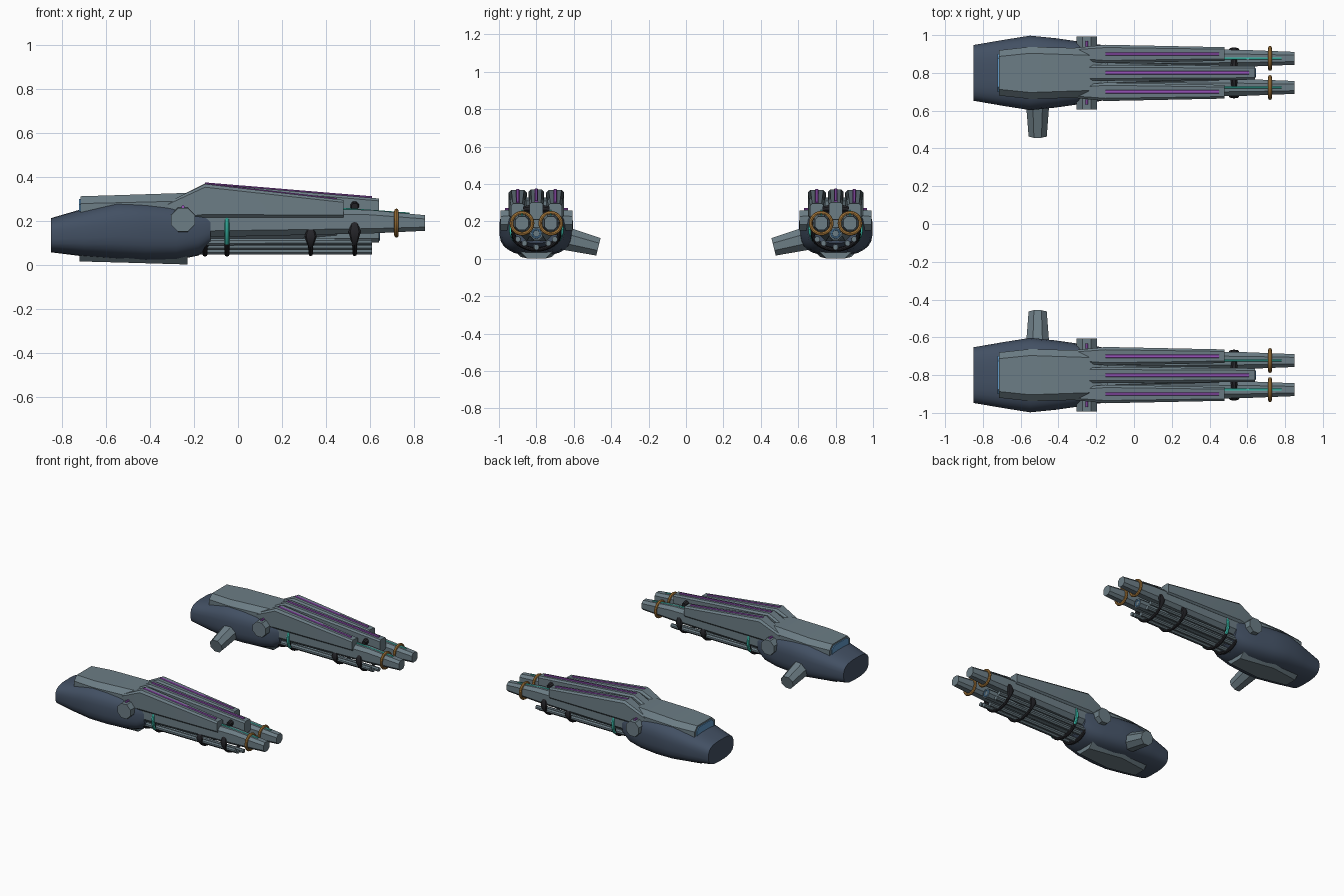
import bpy, bmesh
from math import cos, sin, pi, radians, copysign
from mathutils import Vector

if "Cube" in bpy.data.objects:
    bpy.data.objects.remove(bpy.data.objects["Cube"])

MID = 0.8  # sideways distance of each gun from the centre


def material(name, r, g, b):
    m = bpy.data.materials.new(name)
    m.use_nodes = True
    m.diffuse_color = (r, g, b, 1)
    m.node_tree.nodes["Principled BSDF"].inputs["Base Color"].default_value = (r, g, b, 1)
    return m


grey = material("steel grey", 0.15, 0.205, 0.235)
navy = material("dark slate blue", 0.055, 0.08, 0.125)
black = material("black rubber", 0.018, 0.018, 0.022)
purple = material("purple glow", 0.32, 0.09, 0.5)
teal = material("teal glow", 0.05, 0.6, 0.48)
gold = material("brass", 0.45, 0.22, 0.05)
blue = material("light blue glow", 0.12, 0.32, 0.58)
parts = []


def skin(name, rows, mat, closed=False):
    """Join rows of points into a surface and mirror it to the second gun."""
    bm = bmesh.new()
    loops = [[bm.verts.new(p) for p in row] for row in rows]
    n = len(rows[0])
    pairs = list(zip(loops, loops[1:]))
    if closed:
        pairs.append((loops[-1], loops[0]))
    else:
        bm.faces.new(loops[0])
        bm.faces.new(loops[-1])
    for a, b in pairs:
        for i in range(n):
            j = (i + 1) % n
            bm.faces.new((a[i], a[j], b[j], b[i]))
    bmesh.ops.recalc_face_normals(bm, faces=bm.faces)
    me = bpy.data.meshes.new(name)
    bm.to_mesh(me)
    bm.free()
    me.materials.append(mat)
    ob = bpy.data.objects.new(name, me)
    bpy.context.collection.objects.link(ob)
    mirror = ob.modifiers.new("second gun", "MIRROR")
    mirror.use_axis = (False, True, False)
    mirror.use_mirror_merge = False
    parts.append(ob)


def box_loft(name, off, stations, mat, cut=0.3):
    """Chamfered box along x; stations are x, half width, bottom, top."""
    rows = []
    for x, w, lo, hi in stations:
        h, mid = (hi - lo) / 2, (hi + lo) / 2
        c = cut * min(w, h)
        corner = [(w, h - c), (w - c, h), (c - w, h), (-w, h - c)]
        section = corner + [(-y, -z) for y, z in corner]
        rows.append([(x, MID + off + y, mid + z) for y, z in section])
    skin(name, rows, mat)


def round_loft(name, stations, mat, power, n=28):
    """Rounded square body along x."""
    rows = []
    for x, w, lo, hi in stations:
        row = []
        for i in range(n):
            a = 2 * pi * (i + 0.5) / n
            y = copysign(abs(cos(a)) ** (2 / power), cos(a)) * w
            z = copysign(abs(sin(a)) ** (2 / power), sin(a)) * (hi - lo) / 2
            row.append((x, MID + y, (hi + lo) / 2 + z))
        rows.append(row)
    skin(name, rows, mat)


def rod(name, p, q, r0, r1, mat, n=8):
    p, q = Vector(p), Vector(q)
    turn = (q - p).to_track_quat("Z", "Y")
    rows = []
    for end, r in ((p, r0), (q, r1)):
        rows.append([end + turn @ Vector((r * cos(2 * pi * (i + 0.5) / n),
                                          r * sin(2 * pi * (i + 0.5) / n), 0)) for i in range(n)])
    skin(name, rows, mat)


def ring(name, x, off, z, ry, rz, thick, mat, start=0, end=360, swell=0.0, steps=32):
    """Hoop or arc around the x axis, optionally thicker at its sides."""
    closed = end - start == 360
    rows = []
    for i in range(steps if closed else steps + 1):
        a = radians(start + (end - start) * i / steps)
        wide = thick + swell * max(0, 1 - abs(sin(a)) * 1.6)
        row = []
        for k in range(8):
            b = pi * k / 4
            row.append((x + wide * sin(b), MID + off + (ry + thick * cos(b)) * cos(a),
                        z + (rz + thick * cos(b)) * sin(a)))
        rows.append(row)
    skin(name, rows, mat, closed)


# Rear hull with top and belly armour
round_loft("hull", [(-0.85, 0.148, 0.057, 0.213), (-0.7, 0.174, 0.038, 0.257),
                    (-0.55, 0.198, 0.025, 0.295), (-0.42, 0.185, 0.018, 0.292),
                    (-0.28, 0.165, 0.022, 0.28), (-0.18, 0.15, 0.042, 0.268),
                    (-0.125, 0.135, 0.085, 0.255)], navy, 3)
box_loft("top_armour", 0, [(-0.715, 0.12, 0.18, 0.312), (-0.55, 0.138, 0.18, 0.317),
                           (-0.24, 0.13, 0.18, 0.327), (-0.14, 0.1, 0.18, 0.31)], grey, 0.5)
box_loft("rear_light", 0, [(-0.722, 0.1, 0.2, 0.3), (-0.7, 0.1, 0.2, 0.3)], blue, 0.5)
box_loft("belly_armour", 0, [(-0.72, 0.09, 0.016, 0.12), (-0.5, 0.13, 0.01, 0.12),
                             (-0.23, 0.1, 0.002, 0.12)], grey, 0.85)

# Mounting stub on the inner side
rod("mount_stub", (-0.51, 0.66, 0.112), (-0.51, 0.468, 0.064), 0.068, 0.052, grey)

# Middle upper housing and its light strip
box_loft("middle_housing", 0, [(-0.3, 0.04, 0.2, 0.295), (-0.15, 0.042, 0.2, 0.37),
                               (0.64, 0.036, 0.21, 0.302)], grey)
box_loft("middle_strip", 0, [(-0.15, 0.009, 0.35, 0.375), (0.61, 0.009, 0.29, 0.312)], purple)

for side, s in (("outer", 1), ("inner", -1)):
    # Side housings with light strips
    box_loft(side + "_housing", s * 0.1, [(-0.34, 0.03, 0.2, 0.274), (-0.15, 0.049, 0.215, 0.368),
                                          (0.48, 0.036, 0.215, 0.295)], grey)
    box_loft(side + "_strip", s * 0.1, [(-0.15, 0.009, 0.35, 0.372), (0.45, 0.009, 0.285, 0.304)],
             purple)
    # Long lower barrels with brass hoops and a light line
    box_loft(side + "_barrel", s * 0.077, [(-0.2, 0.058, 0.125, 0.265), (0.6, 0.044, 0.143, 0.25),
                                           (0.85, 0.034, 0.155, 0.226)], grey, 0.5)
    box_loft(side + "_barrel_line", s * 0.077, [(0.45, 0.005, 0.24, 0.262),
                                                (0.78, 0.005, 0.22, 0.238)], teal)
    ring(side + "_barrel_hoop", 0.72, s * 0.077, 0.19, 0.056, 0.056, 0.01, gold)
    # Round side knobs
    rod(side + "_knob", (-0.25, MID + s * 0.1, 0.205), (-0.25, MID + s * 0.193, 0.205),
        0.062, 0.058, grey)
    rod(side + "_knob_light", (-0.25, MID + s * 0.14, 0.264), (-0.25, MID + s * 0.168, 0.264),
        0.008, 0.008, purple)
    # Glowing part of the front collar
    mid_angle = 0 if s == 1 else 180
    ring(side + "_collar_light", -0.05, 0, 0.16, 0.136, 0.118, 0.011, teal,
         mid_angle - 32, mid_angle + 32, steps=10)

# Core and the bundle of slim rods beneath
box_loft("core", 0, [(-0.2, 0.1, 0.09, 0.27), (0.45, 0.06, 0.13, 0.25)], grey, 0.5)
rod("core_rod", (-0.2, MID, 0.135), (0.64, MID, 0.135), 0.045, 0.036, grey)
ring("core_light", 0.64, 0, 0.135, 0.022, 0.022, 0.005, blue, steps=16)
for i, angle in enumerate((-170, -130, -90, -50, -10)):
    a = radians(angle)
    y, z = MID + 0.1 * cos(a), 0.15 + 0.088 * sin(a)
    if abs(angle + 90) > 50:
        z -= 0.03
    rod("slim_rod_%d" % (i + 1), (-0.2, y, z), (0.61, y, z), 0.017, 0.015, grey)

# Black collars around the barrels
ring("front_clamp", 0.53, 0, 0.15, 0.125, 0.1, 0.01, black, swell=0.018)
ring("middle_clamp", 0.33, 0, 0.13, 0.125, 0.08, 0.01, black, swell=0.018)
ring("rear_clamp", -0.05, 0, 0.15, 0.128, 0.1, 0.012, black, 180, 360)
ring("hull_clamp", -0.15, 0, 0.15, 0.125, 0.1, 0.012, black, 180, 360)
for s in (1, -1):
    rod("clamp_block", (0.53, MID + s * 0.025, 0.27), (0.53, MID + s * 0.07, 0.265),
        0.022, 0.016, black)

# Smooth the curved faces and keep edges crisp
bpy.ops.object.select_all(action="DESELECT")
for ob in parts:
    ob.select_set(True)
bpy.context.view_layer.objects.active = parts[0]
bpy.ops.object.shade_smooth_by_angle(angle=radians(28))
